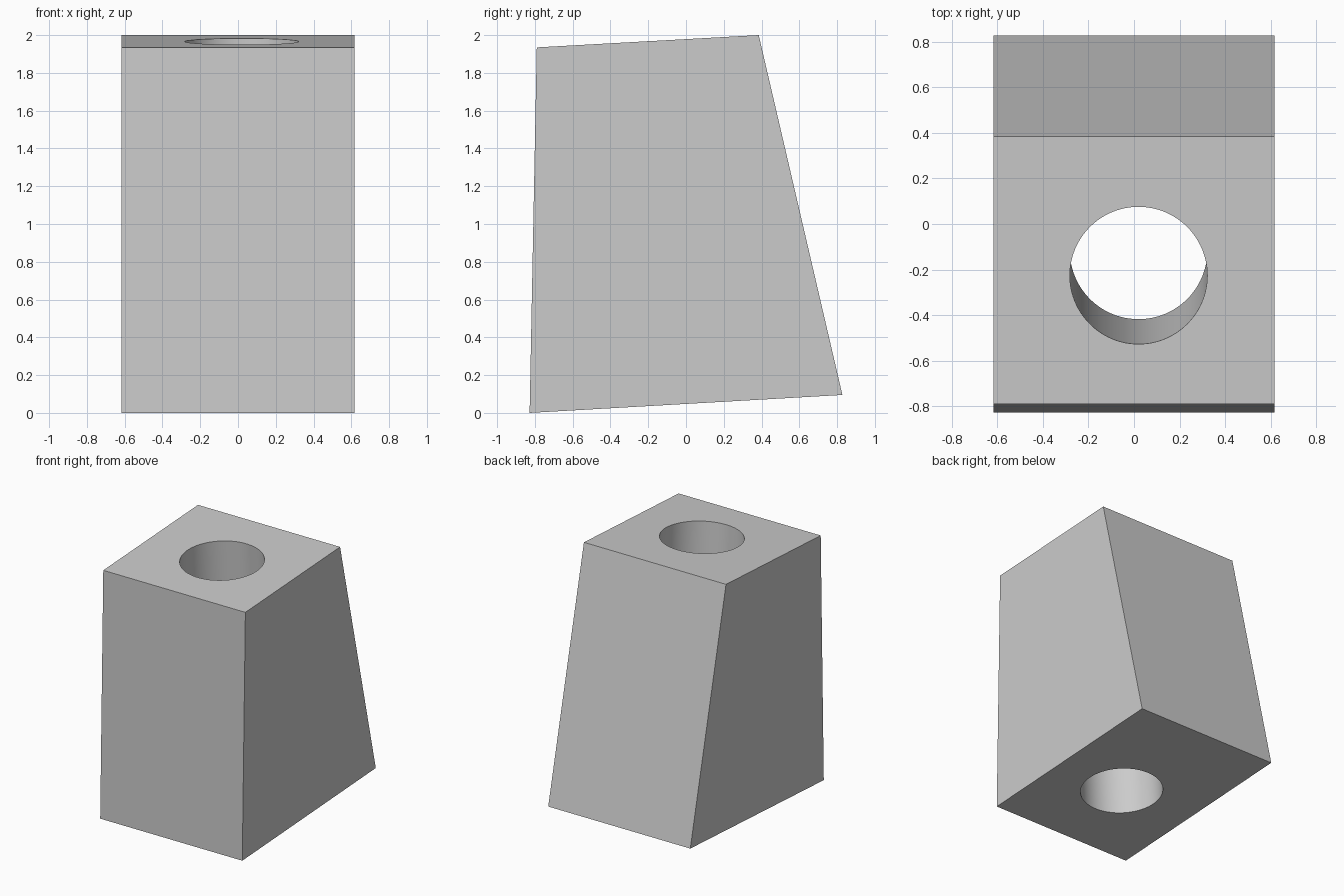
import bpy
import bmesh
from math import radians

cube = bpy.data.objects.get("Cube")
if cube:
    bpy.data.objects.remove(cube, do_unlink=True)

# Plain grey material
grey = bpy.data.materials.new("plain grey")
grey.use_nodes = True
colour = (0.6, 0.6, 0.6, 1)
grey.diffuse_color = colour
grey.node_tree.nodes["Principled BSDF"].inputs["Base Color"].default_value = colour

# Tapered block: side profile (y, z) extruded across x
HALF_WIDTH = 0.617
PROFILE = [(-0.828, 0), (0.828, 0.095), (0.385, 2), (-0.79, 1.935)]
bm = bmesh.new()
side = bm.faces.new([bm.verts.new((-HALF_WIDTH, y, z)) for y, z in PROFILE])
extruded = bmesh.ops.extrude_face_region(bm, geom=[side])["geom"]
new_verts = [v for v in extruded if isinstance(v, bmesh.types.BMVert)]
bmesh.ops.translate(bm, verts=new_verts, vec=(2 * HALF_WIDTH, 0, 0))
bmesh.ops.recalc_face_normals(bm, faces=bm.faces)
mesh = bpy.data.meshes.new("tapered_block")
bm.to_mesh(mesh)
bm.free()
mesh.materials.append(grey)
block = bpy.data.objects.new("tapered_block", mesh)
bpy.context.collection.objects.link(block)

# Round bore, square to the sloping base
bpy.ops.mesh.primitive_cylinder_add(
    vertices=96, radius=0.302, depth=5,
    location=(0.02, -0.226, 1.966), rotation=(radians(3.25), 0, 0))
cutter = bpy.context.object
cutter.name = "bore_cutter"
cutter.hide_render = True
cutter.data.materials.append(grey)

bore = block.modifiers.new("bore", "BOOLEAN")
bore.operation = "DIFFERENCE"
bore.solver = "EXACT"
bore.object = cutter

# Apply the cut, then smooth the bore wall
bpy.ops.object.select_all(action="DESELECT")
block.select_set(True)
bpy.context.view_layer.objects.active = block
bpy.ops.object.modifier_apply(modifier=bore.name)
bpy.data.objects.remove(cutter, do_unlink=True)
bpy.ops.object.shade_smooth_by_angle(angle=radians(30))
